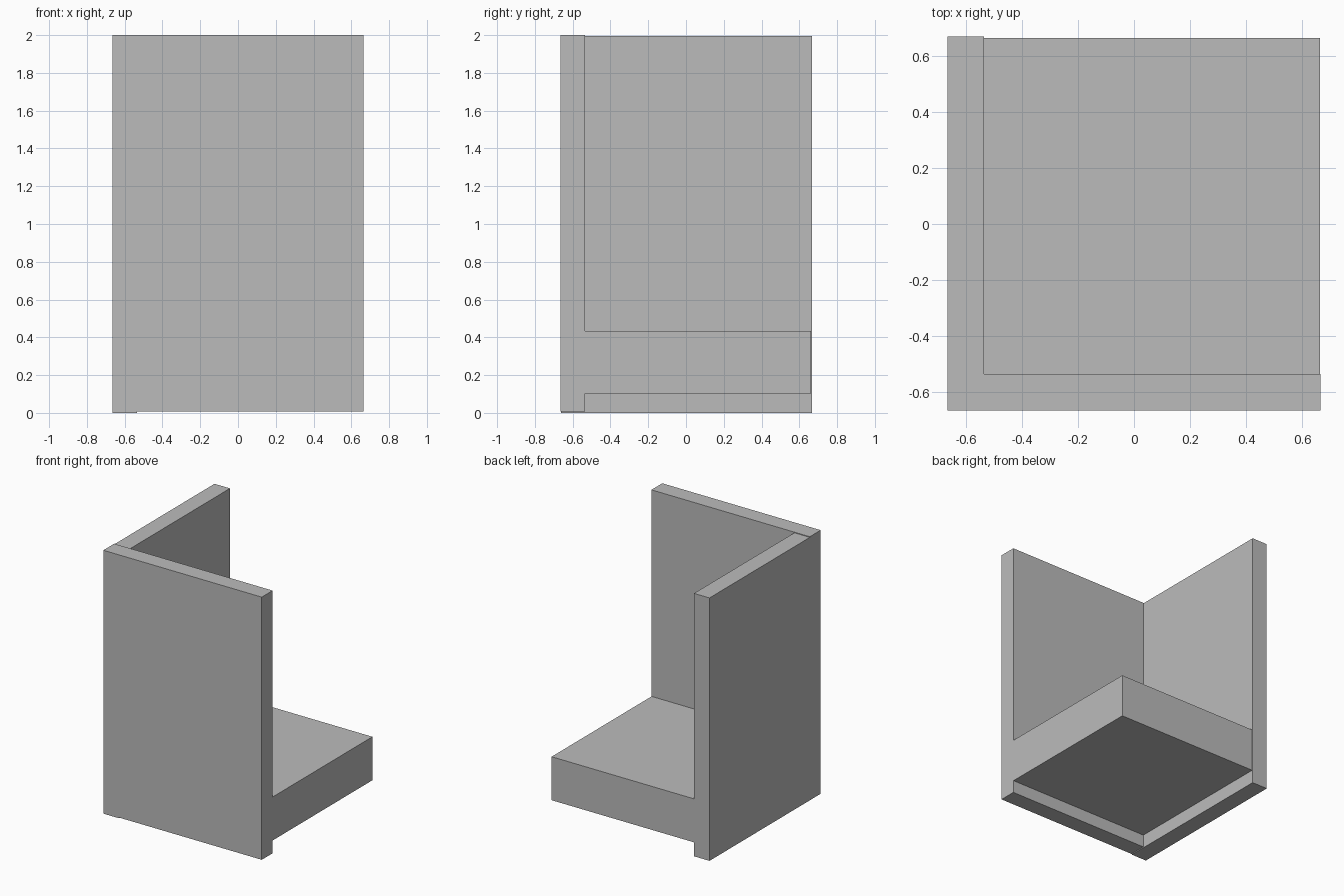
import bpy

if "Cube" in bpy.data.objects:
    bpy.data.objects.remove(bpy.data.objects["Cube"])

# One plain grey for every part
grey = bpy.data.materials.new("plain grey")
grey.diffuse_color = (0.5, 0.5, 0.5, 1.0)
grey.use_nodes = True
grey.node_tree.nodes["Principled BSDF"].inputs["Base Color"].default_value = grey.diffuse_color


def box(name, low, high):
    """Box part spanning two opposite corners."""
    size = [b - a for a, b in zip(low, high)]
    centre = [(a + b) / 2 for a, b in zip(low, high)]
    bpy.ops.mesh.primitive_cube_add(size=1, location=centre)
    part = bpy.context.object
    part.name = name
    part.scale = size
    bpy.ops.object.transform_apply(location=False, rotation=False, scale=True)
    part.data.materials.append(grey)
    return part


EDGE = 0.665    # outer half width
INNER = -0.535  # inner face of the two upright panels

# Two upright panels meeting at a corner, slightly offset in height
box("front_panel", (-EDGE, -EDGE, 0.007), (EDGE, INNER, 2.0))
box("side_panel", (-EDGE, -0.662, 0.0), (INNER, 0.668, 1.995))

# Thick seat held between the panels
box("seat", (INNER - 0.005, INNER - 0.005, 0.103), (EDGE - 0.001, 0.663, 0.433))
